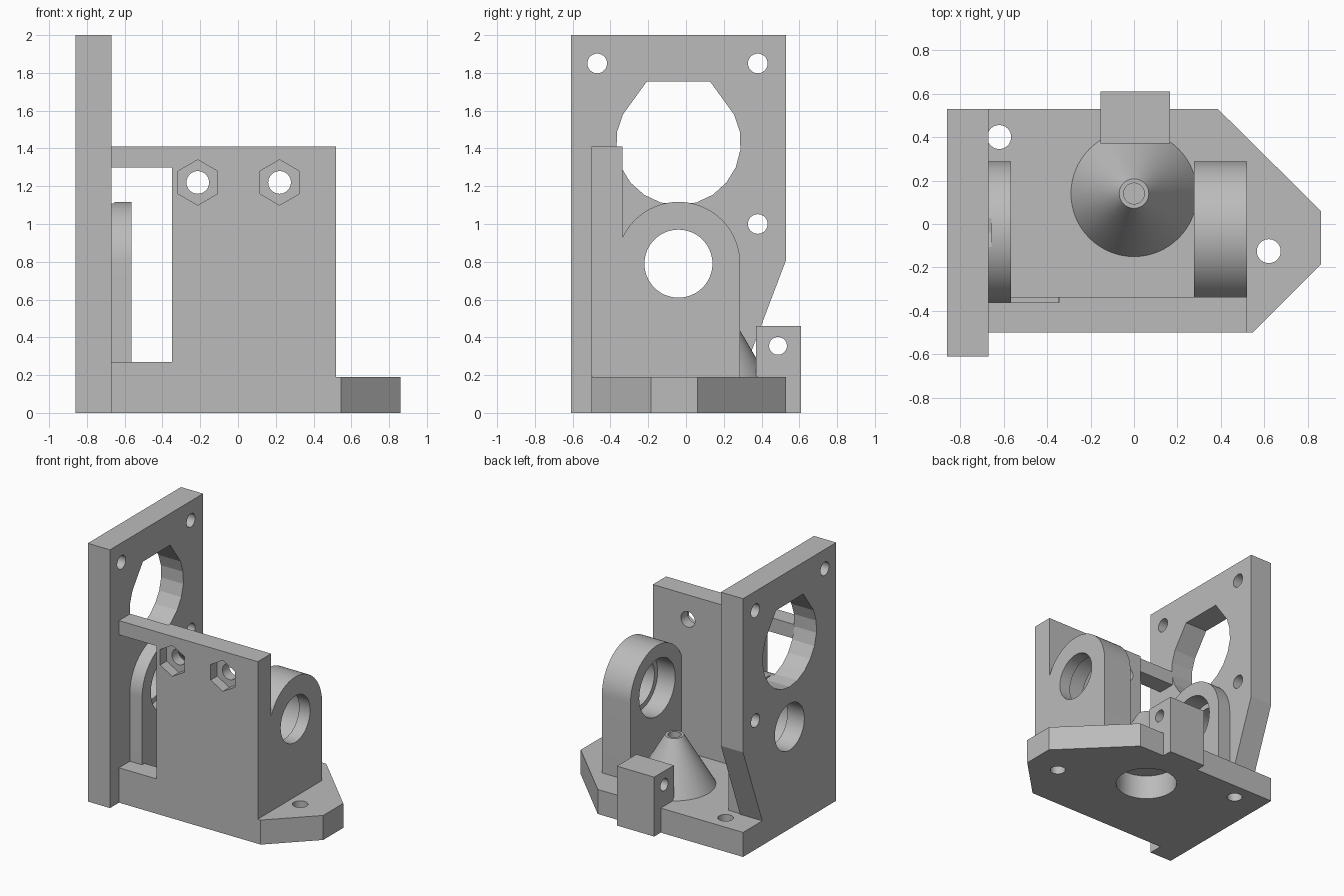
import bpy, bmesh, math
from mathutils import Vector

if "Cube" in bpy.data.objects:
    bpy.data.objects.remove(bpy.data.objects["Cube"])

grey = bpy.data.materials.new("plain_grey")
grey.use_nodes = True
grey.diffuse_color = (0.5, 0.5, 0.5, 1)
grey.node_tree.nodes["Principled BSDF"].inputs["Base Color"].default_value = (0.5, 0.5, 0.5, 1)


def place(axis, u, v, d):
    """Put a 2D profile point at depth d along the given axis."""
    return {"X": Vector((d, u, v)), "Y": Vector((u, d, v)), "Z": Vector((u, v, d))}[axis]


def arc(cu, cv, r, start=0, end=360, steps=64):
    closed = end - start == 360
    angles = [math.radians(start + (end - start) * i / steps) for i in range(steps + (not closed))]
    return [(cu + r * math.cos(a), cv + r * math.sin(a)) for a in angles]


def add(name, bm):
    bmesh.ops.recalc_face_normals(bm, faces=bm.faces)
    mesh = bpy.data.meshes.new(name)
    bm.to_mesh(mesh)
    bm.free()
    mesh.materials.append(grey)
    ob = bpy.data.objects.new(name, mesh)
    bpy.context.collection.objects.link(ob)
    return ob


def prism(name, axis, points, lo, hi):
    bm = bmesh.new()
    face = bm.faces.new([bm.verts.new(place(axis, u, v, lo)) for u, v in points])
    new = bmesh.ops.extrude_face_region(bm, geom=[face])["geom"]
    verts = [g for g in new if isinstance(g, bmesh.types.BMVert)]
    bmesh.ops.translate(bm, verts=verts, vec=place(axis, 0, 0, hi - lo))
    if face.is_valid and len(face.link_loops if hasattr(face, "link_loops") else face.loops) and \
            all(len(e.link_faces) == 1 for e in face.edges):
        bm.faces.remove(face)
    bmesh.ops.holes_fill(bm, edges=[e for e in bm.edges if e.is_boundary])
    return add(name, bm)


def cut(ob, axis, points, lo, hi):
    cutter = prism("cutter", axis, points, lo, hi)
    cutter.hide_render = True
    mod = ob.modifiers.new("cut", "BOOLEAN")
    mod.operation, mod.solver, mod.object = "DIFFERENCE", "EXACT", cutter
    bpy.ops.object.select_all(action="DESELECT")
    bpy.context.view_layer.objects.active = ob
    ob.select_set(True)
    bpy.ops.object.modifier_apply(modifier=mod.name)
    bpy.data.objects.remove(cutter)


FLOOR = 0.19
AXLE = (-0.04, 0.79)

# Base with pointed end, two screw holes and a round recess underneath
base = prism("base", "Z", [(-0.86, -0.5), (0.545, -0.5), (0.86, -0.185), (0.86, 0.06),
                           (0.385, 0.53), (-0.86, 0.53)], 0, FLOOR)
for x, y, r in ((-0.62, 0.4, 0.055), (0.62, -0.125, 0.055), (0, 0.14, 0.22)):
    cut(base, "Z", arc(x, y, r), -0.1, 0.3)

# Tall mounting plate with sloped lower edge
plate = prism("mounting_plate", "X", [(-0.61, 0), (-0.5, 0), (-0.5, FLOOR), (0.295, FLOOR),
                                      (0.53, 0.81), (0.53, 2), (-0.61, 2)], -0.86, -0.67)
flat_top_hole = arc(-0.04, 1.43, 0.33, 153, 387, 14) + [(0.127, 1.755), (-0.207, 1.755)]
cut(plate, "X", flat_top_hole, -1, -0.6)
cut(plate, "X", arc(*AXLE, 0.18), -1, -0.6)
cut(plate, "X", arc(*AXLE, 0.22), -0.715, -0.6)
for y, z in ((-0.47, 1.85), (0.38, 1.85), (0.38, 1.0)):
    cut(plate, "X", arc(y, z, 0.052, steps=40), -1, -0.6)

# Two round-topped axle supports with bearing seats on their inner sides
profile = arc(*AXLE, 0.327, 0, 180, 40) + [(-0.367, FLOOR), (0.287, FLOOR)]
plate_support = prism("plate_side_support", "X", profile, -0.67, -0.565)
cut(plate_support, "X", arc(*AXLE, 0.22), -0.8, -0.4)
cut(plate_support, "X", flat_top_hole, -0.8, -0.655)
outer_support = prism("outer_support", "X", profile, 0.275, 0.52)
cut(outer_support, "X", arc(*AXLE, 0.18), 0, 0.8)
cut(outer_support, "X", arc(*AXLE, 0.22), 0, 0.425)

# Front wall with a window and two bolt holes with hexagonal nut pockets
wall = prism("front_wall", "Y", [(-0.67, FLOOR), (0.52, FLOOR), (0.52, 1.41), (-0.67, 1.41),
                                 (-0.67, 1.3), (-0.35, 1.3), (-0.35, 0.27), (-0.67, 0.27)],
             -0.5, -0.337)
cut(wall, "Y", [(-0.8, 1.2), (-0.345, 1.2), (-0.345, 1.5), (-0.8, 1.5)], -0.362, -0.2)
for x in (-0.213, 0.22):
    cut(wall, "Y", arc(x, 1.22, 0.06, steps=40), -0.7, -0.2)
    cut(wall, "Y", arc(x, 1.22, 0.12, 30, 390, 6), -0.7, -0.42)

# Block on the back edge with a cross hole
block = prism("rear_block", "X", [(0.53, 0), (0.61, 0), (0.61, 0.46), (0.37, 0.46),
                                  (0.37, FLOOR), (0.53, FLOOR)], -0.155, 0.165)
cut(block, "X", arc(0.487, 0.355, 0.047, steps=40), -0.5, 0.5)

# Cone with a blind hole in its tip
bm = bmesh.new()
bmesh.ops.create_cone(bm, cap_ends=True, segments=64, radius1=0.29, radius2=0.068, depth=0.38)
bmesh.ops.translate(bm, verts=bm.verts, vec=(0, 0.14, FLOOR + 0.19))
cone = add("cone", bm)
cut(cone, "Z", arc(0, 0.14, 0.048, steps=40), 0.4, 0.8)

# Smooth curved surfaces, keep edges sharp
bpy.ops.object.select_all(action="DESELECT")
for ob in (base, plate, plate_support, outer_support, wall, block, cone):
    ob.select_set(True)
bpy.context.view_layer.objects.active = base
bpy.ops.object.shade_smooth_by_angle(angle=math.radians(12))
